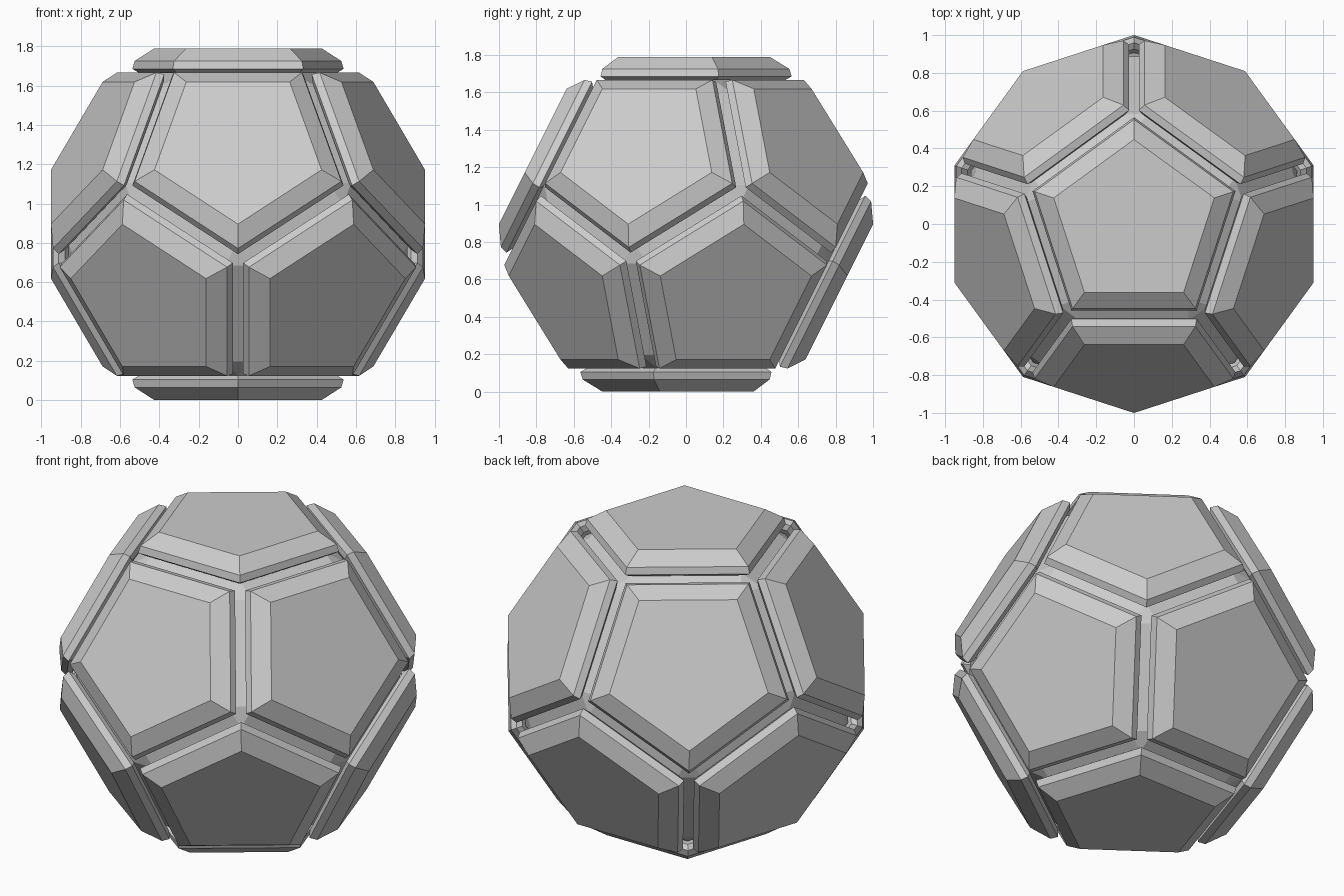
import bpy, bmesh
from math import sin, cos, pi, radians, sqrt
from mathutils import Vector

if "Cube" in bpy.data.objects:
    bpy.data.objects.remove(bpy.data.objects["Cube"])

CENTRE = Vector((0, 0, 0.895))
# Panel cross-section, outside to inside: (corner radius, distance from centre)
PANEL = [(0.447, 0.895), (0.553, 0.83), (0.565, 0.79), (0.53, 0.77)]
CORE_RING = (0.49, 0.77)


def face_frames():
    """Normal and one corner direction for each of the 12 dodecahedron faces."""
    a, b = 2 / sqrt(5), 1 / sqrt(5)
    frames = [(Vector((0, 0, 1)), Vector((0, 1, 0))),
              (Vector((0, 0, -1)), Vector((0, -1, 0)))]
    for s, start in ((1, 270), (-1, 90)):
        for k in range(5):
            t = radians(start + 72 * k)
            frames.append((Vector((a * cos(t), a * sin(t), s * b)),
                           Vector((b * cos(t), b * sin(t), -s * a))))
    return frames


def pentagon(n, u, radius, dist):
    v = n.cross(u)
    return [n * dist + (u * cos(2 * pi * i / 5) + v * sin(2 * pi * i / 5)) * radius
            for i in range(5)]


def finish(bm, name):
    bmesh.ops.recalc_face_normals(bm, faces=bm.faces)
    mesh = bpy.data.meshes.new(name)
    bm.to_mesh(mesh)
    bm.free()
    ob = bpy.data.objects.new(name, mesh)
    ob.location = CENTRE
    bpy.context.collection.objects.link(ob)


# Bevelled pentagonal armour panels
for idx, (n, u) in enumerate(face_frames()):
    bm = bmesh.new()
    rings = [[bm.verts.new(p) for p in pentagon(n, u, r, d)] for r, d in PANEL]
    bm.faces.new(rings[0])
    bm.faces.new(rings[-1][::-1])
    for r0, r1 in zip(rings, rings[1:]):
        for i in range(5):
            j = (i + 1) % 5
            bm.faces.new((r0[i], r1[i], r1[j], r0[j]))
    finish(bm, f"panel_{idx + 1:02d}")

# Inner core: dodecahedron with chamfered edges and corners, forms the groove floor
bm = bmesh.new()
for n, u in face_frames():
    for p in pentagon(n, u, *CORE_RING):
        bm.verts.new(p)
bmesh.ops.convex_hull(bm, input=bm.verts[:])
bmesh.ops.dissolve_limit(bm, angle_limit=radians(1), verts=bm.verts[:], edges=bm.edges[:])
finish(bm, "inner_core")
